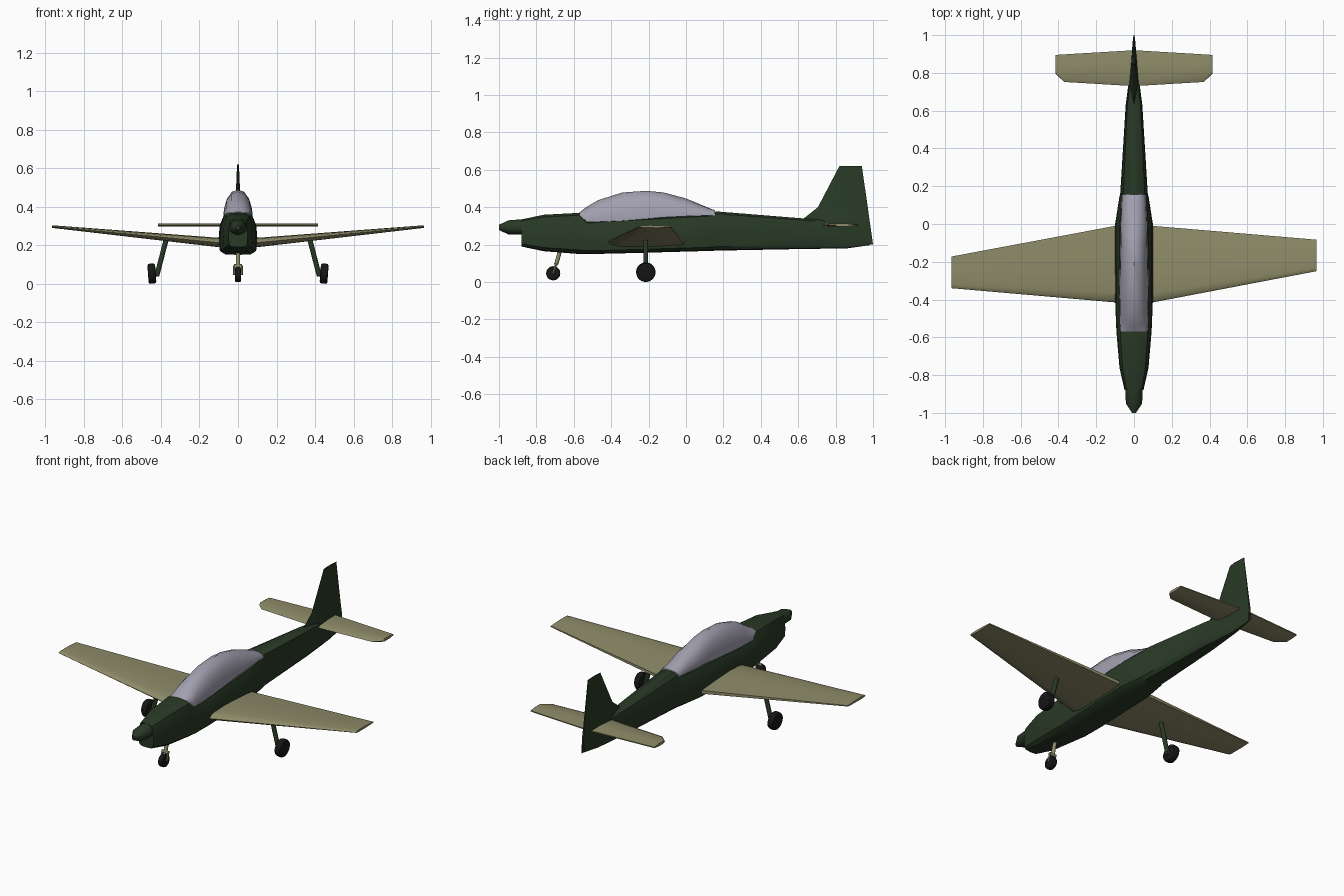
import bpy, bmesh, math
from mathutils import Vector

if "Cube" in bpy.data.objects:
    bpy.data.objects.remove(bpy.data.objects["Cube"])


def material(name, rgb):
    m = bpy.data.materials.new(name)
    m.diffuse_color = (*rgb, 1)
    m.use_nodes = True
    m.node_tree.nodes["Principled BSDF"].inputs["Base Color"].default_value = m.diffuse_color
    return m


GREEN = material("dark_green", (0.022, 0.042, 0.019))
TAN = material("tan", (0.27, 0.26, 0.14))
GLASS = material("canopy_grey", (0.36, 0.35, 0.43))
BLACK = material("rubber_black", (0.008, 0.008, 0.008))


def finish(name, bm, mat, angle=35):
    bmesh.ops.recalc_face_normals(bm, faces=bm.faces)
    me = bpy.data.meshes.new(name)
    bm.to_mesh(me)
    bm.free()
    me.materials.append(mat)
    ob = bpy.data.objects.new(name, me)
    bpy.context.collection.objects.link(ob)
    bpy.ops.object.select_all(action='DESELECT')
    ob.select_set(True)
    bpy.context.view_layer.objects.active = ob
    bpy.ops.object.shade_smooth_by_angle(angle=math.radians(angle))
    return ob


def loft(name, rings, mat, angle=35):
    """Skin a list of equal-length closed rings and cap the ends."""
    bm = bmesh.new()
    vs = [[bm.verts.new(p) for p in r] for r in rings]
    n = len(vs[0])
    for a, b in zip(vs, vs[1:]):
        for i in range(n):
            j = (i + 1) % n
            bm.faces.new((a[i], a[j], b[j], b[i]))
    bm.faces.new(vs[0])
    bm.faces.new(vs[-1])
    return finish(name, bm, mat, angle)


def section(half, y, zb, zt, hw):
    """Mirror a unit half section (bottom to top) into a ring at y."""
    right = [(u * hw, y, zb + v * (zt - zb)) for u, v in half]
    left = [(-x, y, z) for x, y, z in reversed(right) if x > 1e-6]
    return right + left


def rod(name, a, b, r, mat, n=12, bevel=0.0):
    a, b = Vector(a), Vector(b)
    d = b - a
    bm = bmesh.new()
    bmesh.ops.create_cone(bm, cap_ends=True, segments=n, radius1=r, radius2=r, depth=d.length)
    if bevel:
        rims = [e for e in bm.edges if abs(e.verts[0].co.z - e.verts[1].co.z) < 1e-6]
        bmesh.ops.bevel(bm, geom=rims, offset=bevel, segments=2, profile=0.5, affect='EDGES')
    bm.transform(d.to_track_quat('Z', 'Y').to_matrix().to_4x4())
    bmesh.ops.translate(bm, verts=bm.verts, vec=(a + b) / 2)
    return finish(name, bm, mat, 40)


# Fuselage: boxy section, dipping under the canopy, pinched at the tail
BODY = [(0, 0), (.7, .02), (.94, .1), (1, .4), (.95, .72), (.78, .94), (.4, 1), (0, 1)]
loft("fuselage", [section(BODY, *s) for s in [
    (-.88, .19, .335, .05), (-.76, .165, .36, .077), (-.57, .15, .37, .093),
    (-.53, .15, .325, .095), (-.40, .152, .335, .1), (0, .163, .357, .1),
    (.14, .167, .365, .078), (.16, .168, .378, .073), (.63, .177, .34, .044),
    (.86, .18, .32, .014), (.985, .198, .30, .005)]], GREEN)

# Nose
ROUND = [(math.sin(math.pi * i / 6), .5 - .5 * math.cos(math.pi * i / 6)) for i in range(7)]
loft("nose", [section(ROUND, *s) for s in [
    (-1, .278, .306, .010), (-.95, .255, .33, .043), (-.86, .253, .337, .047)]], GREEN)

# Canopy: each station is (y, sill, top, half width)
DOME = [(0, 0), (1, 0), (1, .12), (.94, .4), (.76, .7), (.42, .93), (0, 1)]
loft("canopy", [section(DOME, *s) for s in [
    (-.57, .358, .372, .072), (-.53, .32, .403, .076), (-.47, .322, .438, .078),
    (-.34, .328, .479, .077), (-.21, .338, .488, .075), (-.12, .346, .479, .073),
    (0, .352, .447, .071), (.155, .357, .383, .063)]], GLASS)

# Wings: thick root, thin tip; the two tips sit at different chord positions
FOIL = [(0, 0), (.03, .5), (.12, .85), (.35, 1), (.65, .8), (1, .3),
        (1, -.5), (.6, -.95), (.15, -.9), (.03, -.5)]


def wing(name, side, tip_front, tip_back):
    stations = [(.03, -.415, -.01, .209, .026), (.1, -.415, -.01, .214, .025),
                (.965, tip_front, tip_back, .297, .007)]
    loft(name, [[(side * x, f + t * (b - f), z + h * th) for t, h in FOIL]
                for x, f, b, z, th in stations], TAN, 45)


wing("right_wing", 1, -.25, -.083)
wing("left_wing", -1, -.34, -.172)

# Horizontal tail
half_tail = [(0, .73, .92), (.37, .752, .898), (.415, .795, .895)]
tail = [(-x, f, b) for x, f, b in reversed(half_tail[1:])] + half_tail
PLATE = [(0, 0), (.12, .008), (.62, .008), (1, .003), (1, -.003), (.62, -.008), (.12, -.008)]
loft("tailplane", [[(x, f + t * (b - f), .305 + h) for t, h in PLATE]
                   for x, f, b in tail], TAN)

# Fin and rudder: horizontal slices (z, front, back, half thickness)
loft("tail_fin", [[(0, f, z), (w, f + .35 * (b - f), z), (w * .2, b, z),
                   (-w * .2, b, z), (-w, f + .35 * (b - f), z)]
                  for z, f, b, w in [(.2, .85, 1, .008), (.3, .60, .986, .026),
                                     (.34, .63, .98, .02), (.40, .705, .972, .014),
                                     (.62, .82, .94, .005)]], GREEN)

# Main landing gear
for s, side in ((1, "right"), (-1, "left")):
    rod(side + "_gear_leg", (s * .37, -.215, .24), (s * .422, -.215, .04), .013, GREEN)
    rod(side + "_axle", (s * .41, -.215, .05), (s * .445, -.215, .053), .012, GREEN)
    rod(side + "_wheel", (s * .427, -.215, .0545), (s * .467, -.215, .0515), .052,
        BLACK, 24, .01)

# Nose gear
rod("nose_gear_leg", (0, -.67, .18), (0, -.694, .095), .011, TAN)
rod("nose_fork_bridge", (-.022, -.695, .093), (.022, -.695, .093), .009, TAN)
for s, side in ((1, "right"), (-1, "left")):
    rod(side + "_nose_fork", (s * .02, -.694, .095), (s * .02, -.71, .047), .005, TAN, 8)
rod("nose_wheel", (-.016, -.71, .047), (.016, -.71, .047), .038, BLACK, 20, .008)
